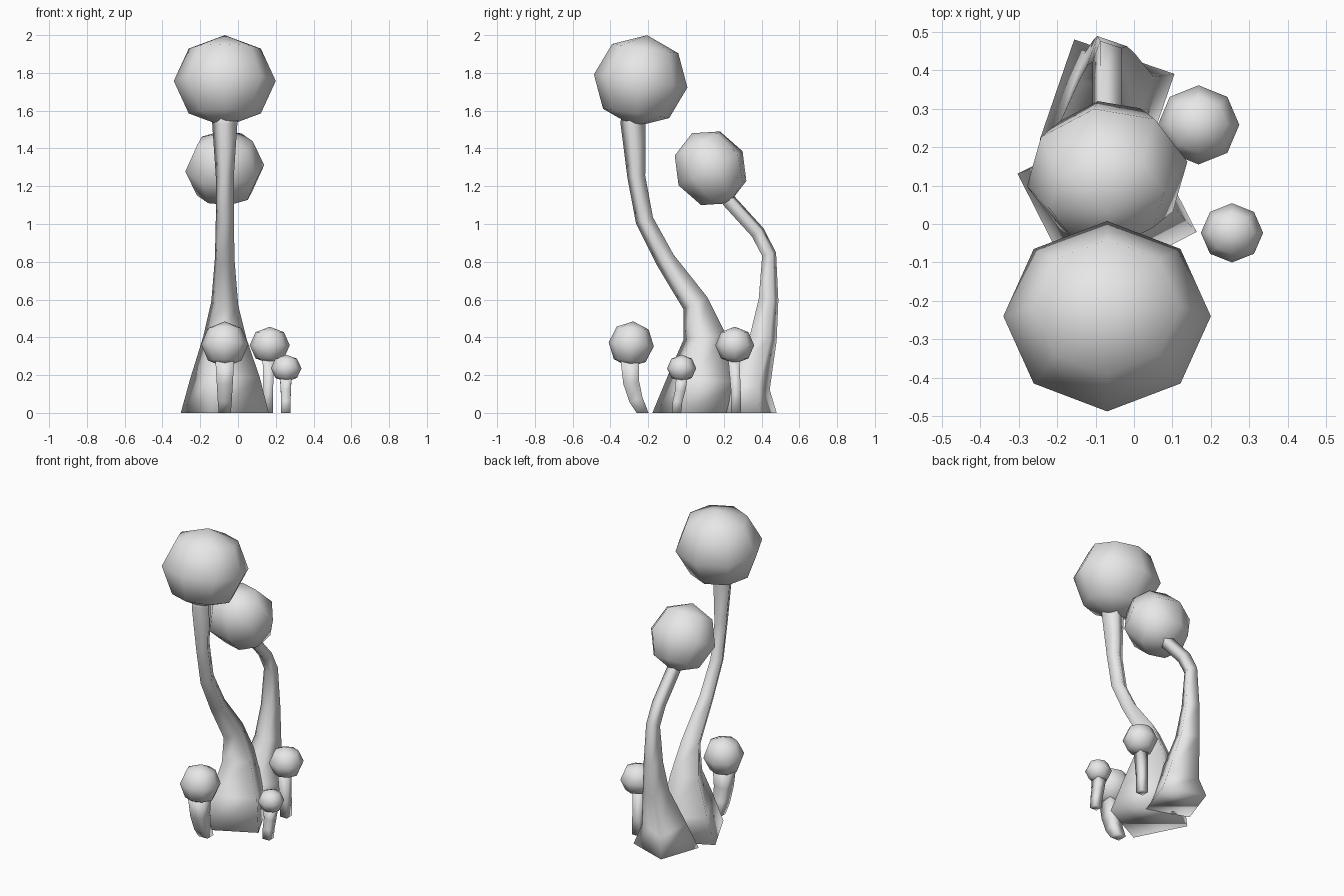
import bpy, bmesh, math
from mathutils import Vector, Matrix

if "Cube" in bpy.data.objects:
    bpy.data.objects.remove(bpy.data.objects["Cube"])

grey = bpy.data.materials.new("plain_grey")
grey.diffuse_color = (0.8, 0.8, 0.8, 1)
grey.use_nodes = True
grey.node_tree.nodes["Principled BSDF"].inputs["Base Color"].default_value = grey.diffuse_color


def finish(name, bm):
    bmesh.ops.recalc_face_normals(bm, faces=bm.faces)
    for f in bm.faces:
        f.smooth = True
    me = bpy.data.meshes.new(name)
    bm.to_mesh(me)
    bm.free()
    me.materials.append(grey)
    ob = bpy.data.objects.new(name, me)
    bpy.context.collection.objects.link(ob)


def bulb(name, centre, radii, tilt=0, spin=0):
    """Eight-sided ball, leaning about x."""
    bm = bmesh.new()
    bmesh.ops.create_uvsphere(bm, u_segments=8, v_segments=4, radius=1)
    m = (Matrix.Translation(centre) @ Matrix.Rotation(math.radians(tilt), 4, 'X')
         @ Matrix.Rotation(math.radians(spin), 4, 'Z') @ Matrix.Diagonal((*radii, 1)))
    bmesh.ops.transform(bm, matrix=m, verts=bm.verts)
    finish(name, bm)


def stem(name, x, path, corner):
    """Four-sided tapering stem; path holds (y, z, corner radius)."""
    bm = bmesh.new()
    pts = [Vector((x, y, z)) for y, z, r in path]
    rings = []
    for i, p in enumerate(pts):
        if i == 0:
            t = Vector((0, 0, 1))
        else:
            t = (p - pts[i - 1]).normalized()
            if i < len(pts) - 1:
                t = (t + (pts[i + 1] - p).normalized()).normalized()
        u = Vector((1, 0, 0))
        v = t.cross(u)
        ring = []
        for k in range(4):
            a = math.radians(corner + 90 * k)
            ring.append(bm.verts.new(p + path[i][2] * (u * math.cos(a) + v * math.sin(a))))
        rings.append(ring)
    for a, b in zip(rings, rings[1:]):
        for k in range(4):
            bm.faces.new((a[k], a[(k + 1) % 4], b[(k + 1) % 4], b[k]))
    bm.faces.new(rings[0][::-1])
    bm.faces.new(rings[-1])
    finish(name, bm)


# Tall stalk
stem("tall_stem", -0.07, [(0.055, 0, 0.245), (0.09, 0.18, 0.195), (0.1, 0.4, 0.12),
                          (0.05, 0.58, 0.075), (-0.11, 0.81, 0.055), (-0.22, 1.02, 0.05),
                          (-0.263, 1.25, 0.05), (-0.28, 1.53, 0.07), (-0.275, 1.6, 0.07)], 162)
bulb("tall_bulb", (-0.07, -0.24, 1.757), (0.27, 0.25, 0.245), -8)

# Middle stalk
stem("middle_stem", -0.07, [(0.305, 0, 0.195), (0.325, 0.15, 0.135), (0.41, 0.4, 0.08),
                            (0.437, 0.6, 0.058), (0.44, 0.84, 0.042), (0.38, 0.955, 0.042),
                            (0.23, 1.12, 0.042), (0.18, 1.2, 0.042)], 116)
bulb("middle_bulb", (-0.07, 0.13, 1.295), (0.212, 0.195, 0.21), 28, 10)

# Small front stalk
stem("front_stem", -0.07, [(-0.23, 0, 0.045), (-0.265, 0.07, 0.052), (-0.29, 0.16, 0.06),
                           (-0.297, 0.28, 0.07)], 45)
bulb("front_bulb", (-0.07, -0.29, 0.363), (0.125, 0.12, 0.122), -5)

# Small back right stalk
stem("back_right_stem", 0.16, [(0.265, 0, 0.036), (0.265, 0.1, 0.036), (0.253, 0.29, 0.042)], 45)
bulb("back_right_bulb", (0.168, 0.258, 0.358), (0.106, 0.103, 0.098))

# Smallest right stalk
stem("right_stem", 0.253, [(-0.05, 0, 0.034), (-0.045, 0.06, 0.036), (-0.03, 0.12, 0.038),
                           (-0.022, 0.19, 0.044)], 45)
bulb("right_bulb", (0.255, -0.023, 0.236), (0.081, 0.077, 0.072))
